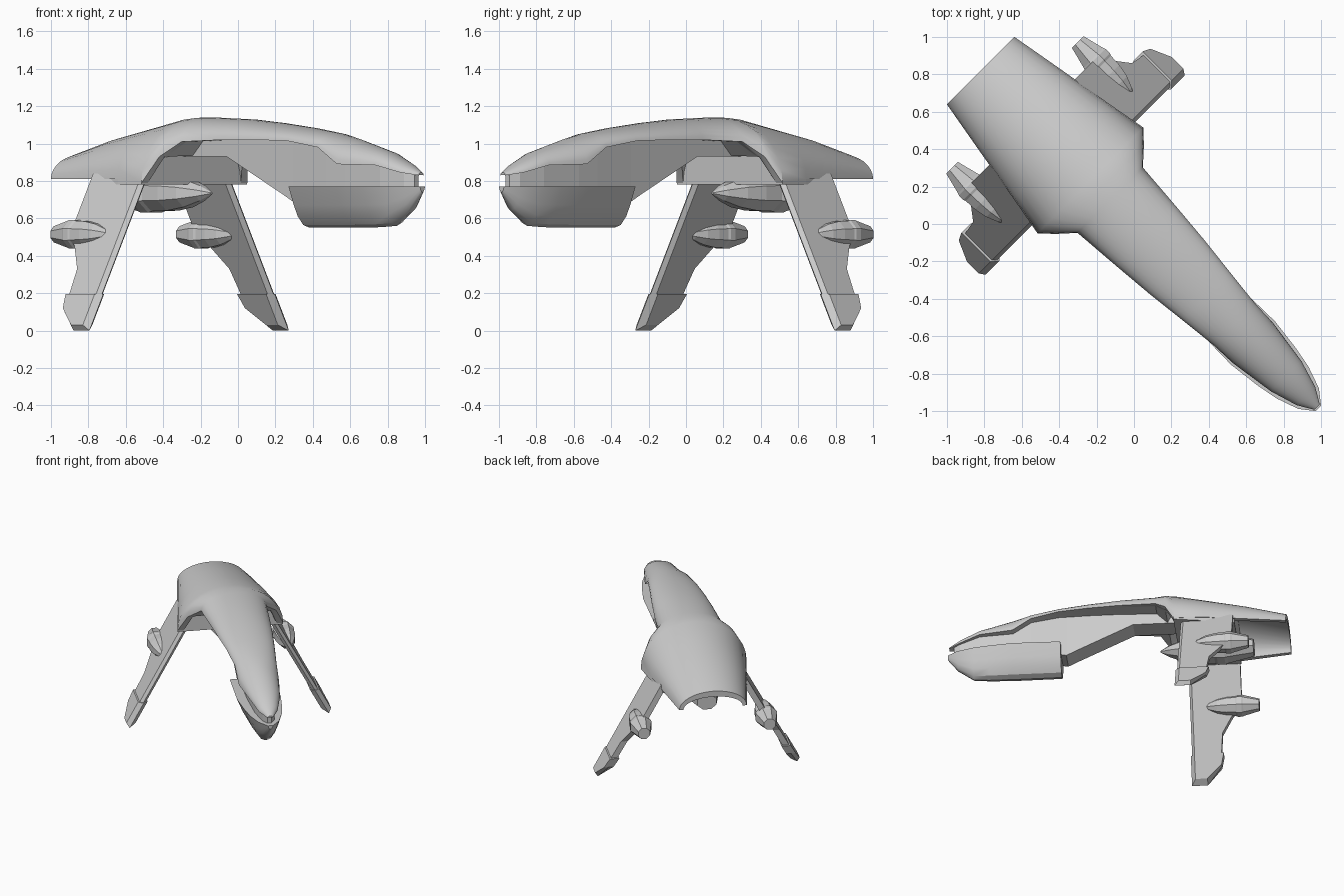
import bpy, bmesh, math
from mathutils import Matrix

cube = bpy.data.objects.get("Cube")
if cube:
    bpy.data.objects.remove(cube)

# The craft is built nose along +X, then turned to point diagonally
TURN = Matrix.Rotation(math.radians(-45), 4, 'Z')

grey = bpy.data.materials.new("hull_grey")
grey.use_nodes = True
GREY = (0.6, 0.6, 0.6, 1)
grey.diffuse_color = GREY
grey.node_tree.nodes["Principled BSDF"].inputs["Base Color"].default_value = GREY


def loft(name, rings, smooth=None):
    """Skin a list of equal-length closed point rings and cap both ends."""
    bm = bmesh.new()
    rows = [[bm.verts.new(p) for p in ring] for ring in rings]
    n = len(rows[0])
    for a, b in zip(rows, rows[1:]):
        for i in range(n):
            j = (i + 1) % n
            bm.faces.new((a[i], a[j], b[j], b[i]))
    bm.faces.new(rows[0])
    bm.faces.new(rows[-1])
    bmesh.ops.recalc_face_normals(bm, faces=bm.faces)
    bm.transform(TURN)
    mesh = bpy.data.meshes.new(name)
    bm.to_mesh(mesh)
    bm.free()
    mesh.materials.append(grey)
    ob = bpy.data.objects.new(name, mesh)
    bpy.context.collection.objects.link(ob)
    if smooth:
        bpy.ops.object.select_all(action='DESELECT')
        ob.select_set(True)
        bpy.context.view_layer.objects.active = ob
        bpy.ops.object.shade_smooth_by_angle(angle=math.radians(smooth))


# Arched outer shell: position, half width, edge height, crown height
SHELL = [(-1.16, .255, .81, .945), (-.85, .31, .81, 1.03), (-.55, .36, .81, 1.09),
         (-.33, .40, .79, 1.135), (-.26, .335, .93, 1.14), (-.18, .247, 1.01, 1.14),
         (.1, .225, 1.02, 1.13), (.33, .205, 1.02, 1.11), (.55, .18, 1.015, 1.085),
         (.76, .157, .98, 1.055), (.9, .152, .89, 1.025), (1.15, .115, .885, .955),
         (1.3, .07, .845, .89), (1.385, .02, .83, .845)]
STEPS = 16


def arch(x, w, low, high):
    angles = [math.pi * i / STEPS for i in range(STEPS + 1)]
    return [(x, w * math.cos(t), low + (high - low) * math.sin(t)) for t in angles]


def shell_ring(x, w, low, high):
    # Hollow at the stern, nearly flat underneath along the neck
    ceiling = high - .045 if x < -.3 else low + .003
    return arch(x, w, low, high) + arch(x, w * .88, low, ceiling)[::-1]


loft("outer_shell", [shell_ring(*s) for s in SHELL], smooth=40)

# Slim neck core under the shell: position, half width, bottom, top
CORE = [(-.4, .085, .93, 1.04), (0, .085, .93, 1.04), (.42, .085, .73, 1.03),
        (.5, .085, .69, 1.03), (.76, .09, .74, 1.0), (.9, .09, .74, .93),
        (1.15, .075, .74, .9), (1.3, .045, .74, .86), (1.35, .015, .74, .84)]
loft("neck_core", [[(x, -w, a), (x, w, a), (x, w, b), (x, -w, b)] for x, w, a, b in CORE])

# Shoulder block that carries the legs
BLOCK = [(.40, .78), (.39, .85), (.24, .98), (-.24, .98), (-.39, .85), (-.40, .78)]
loft("shoulder_block", [[(x, y * k, z) for y, z in BLOCK]
                        for x, k in ((-.33, 1), (-.55, .9), (-.78, .78))])

# Jaw pod with a rounded hull section: position, half width, keel height
JAW = [(.54, .158, .55), (.9, .165, .55), (1.08, .143, .553), (1.2, .12, .56),
       (1.32, .078, .645), (1.395, .02, .74)]
HULL = [(1, 0), (.75, .45), (.56, .72), (.3, .93), (0, 1),
        (-.3, .93), (-.56, .72), (-.75, .45), (-1, 0)]
loft("jaw_pod", [[(x, w * y, .77 + (keel - .77) * d) for y, d in HULL]
                 for x, w, keel in JAW], smooth=30)

# Engine pods: rounded nose, band, short tail
POD = [(0, .06), (.1, .42), (.25, .77), (.42, .96), (.58, 1), (.61, 1.07),
       (.69, 1.07), (.72, 1), (1, .6)]


def pod(name, nose, length, y, z, ry, rz, sides=8):
    ring = [math.tau * (i + .5) / sides for i in range(sides)]
    loft(name, [[(nose - t * length, y + ry * r * math.cos(a), z + rz * r * math.sin(a))
                 for a in ring] for t, r in POD])


pod("belly_engine", -.2, .7, 0, .735, .13, .105)

# Splayed legs, boots and leg engines
LEG = [(-.38, .84), (-.38, .17), (-.6, .17), (-.616, .33), (-.7, .45), (-.77, .51), (-.77, .84)]
BOOT = [(-.37, .195), (-.37, 0), (-.49, 0), (-.6, .12), (-.62, .195)]


def plate(name, points, side, half):
    """Leaning plate with a bevelled leading edge and foot."""
    rings = []
    for s in (-1, 0, 1):
        ring = []
        for x, z in points:
            if s:
                x, z = min(x, -.4), max(z, .03)
            ring.append((x, side * (.327 + .54 * (.79 - z) + s * half), z))
        rings.append(ring)
    loft(name, rings)


for label, side in (("left", 1), ("right", -1)):
    plate(label + "_leg", LEG, side, .025)
    plate(label + "_boot", BOOT, side, .036)
    pod(label + "_leg_engine", -.48, .42, side * .475, .515, .08, .078)
